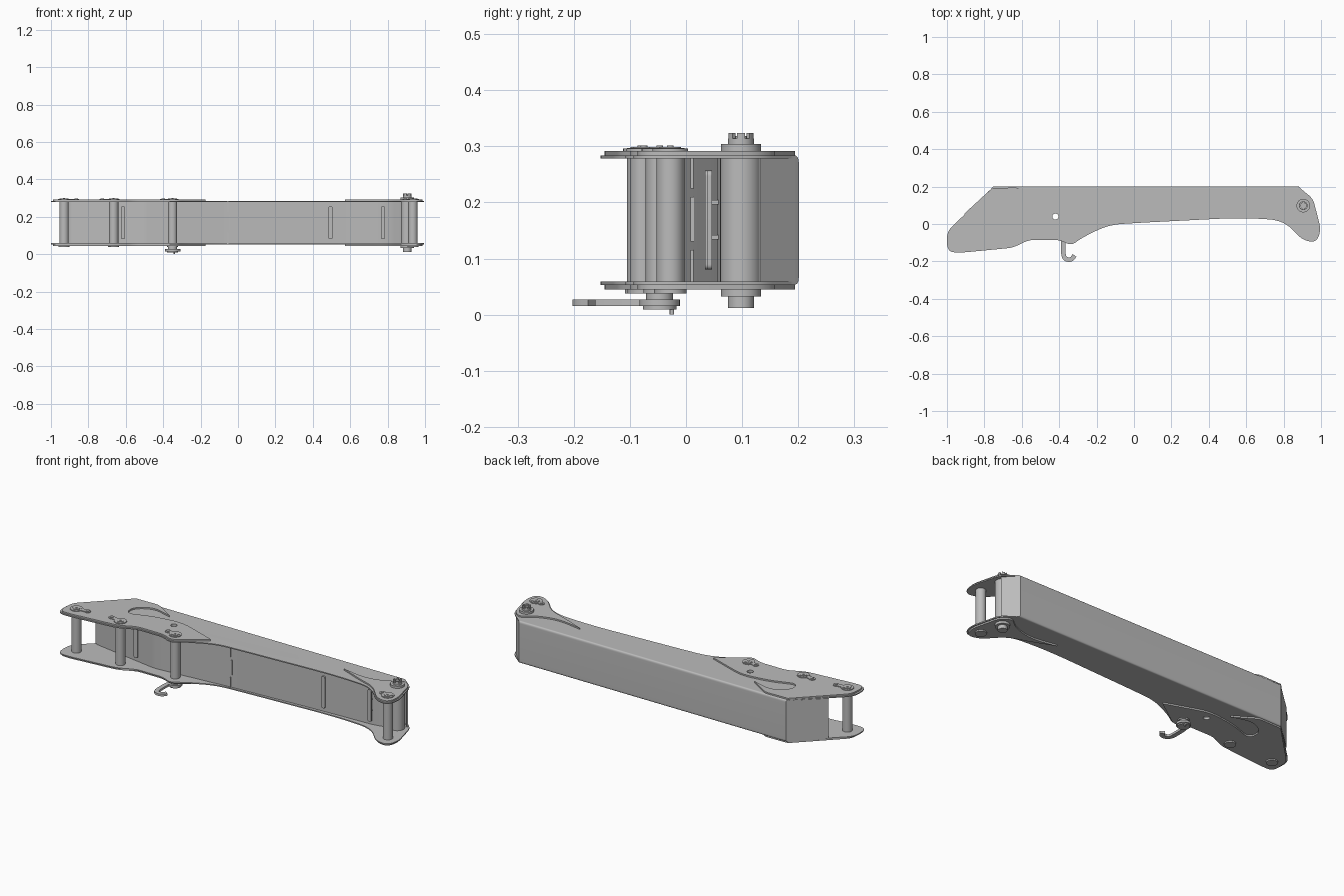
import bpy, bmesh, math
from mathutils import Vector

cube = bpy.data.objects.get("Cube")
if cube:
    bpy.data.objects.remove(cube)

grey = bpy.data.materials.new("steel_grey")
grey.use_nodes = True
grey.diffuse_color = (0.5, 0.5, 0.5, 1)
grey.node_tree.nodes["Principled BSDF"].inputs["Base Color"].default_value = (0.5, 0.5, 0.5, 1)


def finish(name, mesh):
    mesh.name = name
    mesh.materials.clear()
    mesh.materials.append(grey)
    obj = bpy.data.objects.new(name, mesh)
    bpy.context.collection.objects.link(obj)
    bpy.ops.object.select_all(action='DESELECT')
    obj.select_set(True)
    bpy.context.view_layer.objects.active = obj
    bpy.ops.object.shade_smooth_by_angle(angle=math.radians(35))
    return obj


def rounded(corners, closed=True, steps=8):
    """Round each (x, y, cut) corner with a short curve."""
    out, n = [], len(corners)
    for i, (x, y, cut) in enumerate(corners):
        p = Vector((x, y))
        if cut == 0 or (not closed and i in (0, n - 1)):
            out.append(p)
            continue
        a, b = [Vector(corners[j % n][:2]) for j in (i - 1, i + 1)]
        s = p + (a - p).normalized() * min(cut, (a - p).length * .5)
        e = p + (b - p).normalized() * min(cut, (b - p).length * .5)
        for k in range(steps + 1):
            t = k / steps
            out.append(s * (1 - t) ** 2 + p * 2 * t * (1 - t) + e * t * t)
    return out


def circle(x, y, r, n=32):
    return [Vector((x + r * math.cos(math.tau * k / n), y + r * math.sin(math.tau * k / n)))
            for k in range(n)]


def plate(name, loops, z0, z1):
    """Solid plate from an outline, any further loops being holes."""
    curve = bpy.data.curves.new(name, 'CURVE')
    curve.dimensions, curve.fill_mode = '2D', 'BOTH'
    curve.extrude = (z1 - z0) / 2
    for pts in loops:
        s = curve.splines.new('POLY')
        s.points.add(len(pts) - 1)
        for sp, p in zip(s.points, pts):
            sp.co = (p[0], p[1], 0, 1)
        s.use_cyclic_u = True
    tmp = bpy.data.objects.new(name + "_tmp", curve)
    bpy.context.collection.objects.link(tmp)
    deps = bpy.context.evaluated_depsgraph_get()
    mesh = bpy.data.meshes.new_from_object(tmp.evaluated_get(deps))
    bpy.data.objects.remove(tmp)
    bm = bmesh.new()
    bm.from_mesh(mesh)
    bmesh.ops.remove_doubles(bm, verts=bm.verts, dist=1e-5)
    bmesh.ops.recalc_face_normals(bm, faces=bm.faces)
    bmesh.ops.translate(bm, verts=bm.verts, vec=(0, 0, (z0 + z1) / 2))
    bm.to_mesh(mesh)
    bm.free()
    return finish(name, mesh)


def strip(pts, t):
    """Outline of a path given thickness t."""
    left, right = [], []
    for i, p in enumerate(pts):
        d = (pts[min(i + 1, len(pts) - 1)] - pts[max(i - 1, 0)]).normalized()
        n = Vector((-d.y, d.x)) * t / 2
        left.append(p + n)
        right.append(p - n)
    return left + right[::-1]


def rod(name, x, y, r, z0, z1, n=32):
    return plate(name, [circle(x, y, r, n)], z0, z1)


def box(name, x0, x1, y0, y1, z0, z1):
    return plate(name, [[(x0, y0), (x1, y0), (x1, y1), (x0, y1)]], z0, z1)


LOW, HIGH = .053, .284
MID = (LOW + HIGH) / 2

# Side sheets and end doublers, mirrored about the mid height
sheet = rounded([
    (-.763, .188, 0), (.893, .188, 0), (.957, .135, .03), (1.0, -.03, .04), (.975, -.1, .04),
    (.9, -.085, .04), (.8, .02, .08), (.57, .034, .15), (0, .005, .1), (-.14, -.005, .08),
    (-.28, -.075, .04), (-.335, -.115, .03), (-.4, -.085, .03), (-.56, -.085, .03),
    (-.65, -.127, .03), (-.94, -.155, .06), (-1.0, -.145, .05), (-1.0, -.04, .04)])
left_doubler = rounded([
    (-.62, .195, .02), (-.757, .192, 0), (-.985, -.035, .03), (-.993, -.14, .05), (-.94, -.147, .04),
    (-.65, -.12, .03), (-.56, -.078, .03), (-.4, -.078, .03), (-.335, -.106, .03),
    (-.27, -.06, .04), (-.17, .01, .01), (-.4, .09, .06), (-.56, .07, .06),
    (-.7, .02, .05), (-.71, .1, .05), (-.62, .155, .05), (-.5, .12, .005)])
right_doubler = rounded([
    (.57, .108, .004), (.7, .055, .08), (.81, .02, .05), (.9, -.078, .04), (.97, -.092, .04),
    (.992, -.03, .04), (.953, .13, .03), (.9, .17, .04), (.84, .115, .05), (.72, .08, .08)])
hole = circle(-.42, .04, .016)
for side, s in (("upper", 1), ("lower", -1)):
    def layer(name, loops, a, b):
        za, zb = sorted((MID + s * a, MID + s * b))
        plate(side + "_" + name, loops, za, zb)
    half = HIGH - MID
    layer("side_sheet", [sheet, hole], half - .006, half)
    layer("left_doubler", [left_doubler, hole], half, half + .008)
    layer("right_doubler", [right_doubler], half, half + .008)

# Back wall: a rounded channel swept along x
section = strip(rounded([(.187, LOW + .003, 0), (.198, LOW + .003, .011),
                         (.198, HIGH - .003, .011), (.187, HIGH - .003, 0)], closed=False), .006)
bm = bmesh.new()
rings = [[bm.verts.new((x + e * (.2 - p.x), p.x, p.y)) for p in section]
         for x, e in ((-.752, -1), (.88, 1))]
n = len(section)
for i in range(n):
    j = (i + 1) % n
    bm.faces.new((rings[0][i], rings[0][j], rings[1][j], rings[1][i]))
for ring in rings:
    for i in range(n // 2 - 1):
        bm.faces.new((ring[i], ring[i + 1], ring[n - 2 - i], ring[n - 1 - i]))
bmesh.ops.recalc_face_normals(bm, faces=bm.faces)
back = bpy.data.meshes.new("back_wall")
bm.to_mesh(back)
bm.free()
finish("back_wall", back)

# Front web and end walls
walls = {
    "front_web": [(-.905, .055, 0), (-.89, .045, .01), (-.5, -.02, .02), (-.3, -.005, .1),
                  (-.05, .017, .1), (.5, .05, .2), (.8, .06, .05), (.88, .085, 0)],
    "left_end_wall": [(-.753, .193, 0), (-.905, .053, 0)],
    "right_end_wall": [(.883, .193, 0), (.942, .13, 0)]}
for name, path in walls.items():
    plate(name, [strip(rounded(path, closed=False), .006)], LOW + .004, HIGH - .004)

# Joint in the web: offset lips at top and bottom around a middle tongue
for name, x, z0, z1 in (("lower", -.055, LOW, .115), ("middle", -.045, .13, .21),
                        ("upper", -.055, .225, HIGH)):
    box(name + "_web_joint", x - .003, x + .003, .008, .02, z0, z1)

# Slim guide strips standing off the web
for k, (x, y) in enumerate(((-.615, -.012), (.495, .038), (.775, .042))):
    guide = plate("web_guide_%d" % k, [rounded([
        (-.011, -.088, .01), (.011, -.088, .01), (.011, .088, .01), (-.011, .088, .01)])], -.004, .004)
    guide.rotation_euler.x = math.pi / 2
    guide.location = (x, y, MID)
    for z in (.138, .2):
        box("guide_tab", x - .006, x + .006, y, y + .02, z - .004, z + .004)

# Cross pins with washers, heads and keeper plates
for name, x, y, dx, dy in (("left", -.93, -.08, .065, .005), ("second", -.665, -.075, -.06, .01),
                           ("third", -.35, -.047, -.05, .01), ("right", .935, -.028, -.04, .01)):
    rod(name + "_pin", x, y, .025, LOW - .014, HIGH + .013)
    rod(name + "_pin_washer", x, y, .032, HIGH + .008, HIGH + .012)
    rod(name + "_pin_lower_washer", x, y, .029, LOW - .015, LOW - .008)
    rod(name + "_pin_head", x, y, .019, HIGH + .012, HIGH + .015)
    rod(name + "_pin_centre", x, y, .006, HIGH + .015, HIGH + .017, 12)
    keeper = strip([Vector((x, y)), Vector((x + dx, y + dy))], .024)
    plate(name + "_pin_keeper", [keeper], HIGH + .008, HIGH + .012)
    rod(name + "_keeper_end", x + dx, y + dy, .016, HIGH + .008, HIGH + .012, 20)
    rod(name + "_keeper_bolt", x + dx, y + dy, .009, HIGH + .012, HIGH + .015, 6)

# Pivot boss with collars, bolt head and castle nut
bx, by = .905, .098
rod("pivot_boss", bx, by, .037, LOW, HIGH, 48)
rod("upper_collar", bx, by, .036, HIGH, .304, 40)
rod("lower_collar", bx, by, .036, .032, LOW, 40)
rod("bolt_head", bx, by, .023, .012, .032)
rod("nut", bx, by, .023, .304, .314)
rod("bolt_tip", bx, by, .011, .314, .318, 20)
for k in range(6):
    a = math.tau * k / 6
    arc = [Vector((bx + .019 * math.cos(a + t), by + .019 * math.sin(a + t)))
           for t in (-.33, -.16, 0, .16, .33)]
    plate("nut_tooth_%d" % k, [strip(arc, .008)], .314, .324)

# Swinging hook under the third pin
hx, hy = -.35, -.047
rod("hook_spacer", hx, hy, .024, .027, LOW)
rod("hook_disc", hx, hy, .036, .015, .027)
rod("hook_cap", hx, hy, .03, .009, .015)
rod("hook_stop", hx + .01, hy + .022, .004, 0, .015, 12)
hook = rounded([(-.365, -.05, 0), (-.378, -.08, .02), (-.378, -.187, .045),
                (-.335, -.192, .015), (-.318, -.168, 0)], closed=False)
plate("hook", [strip(hook, .024)], .015, .027)
